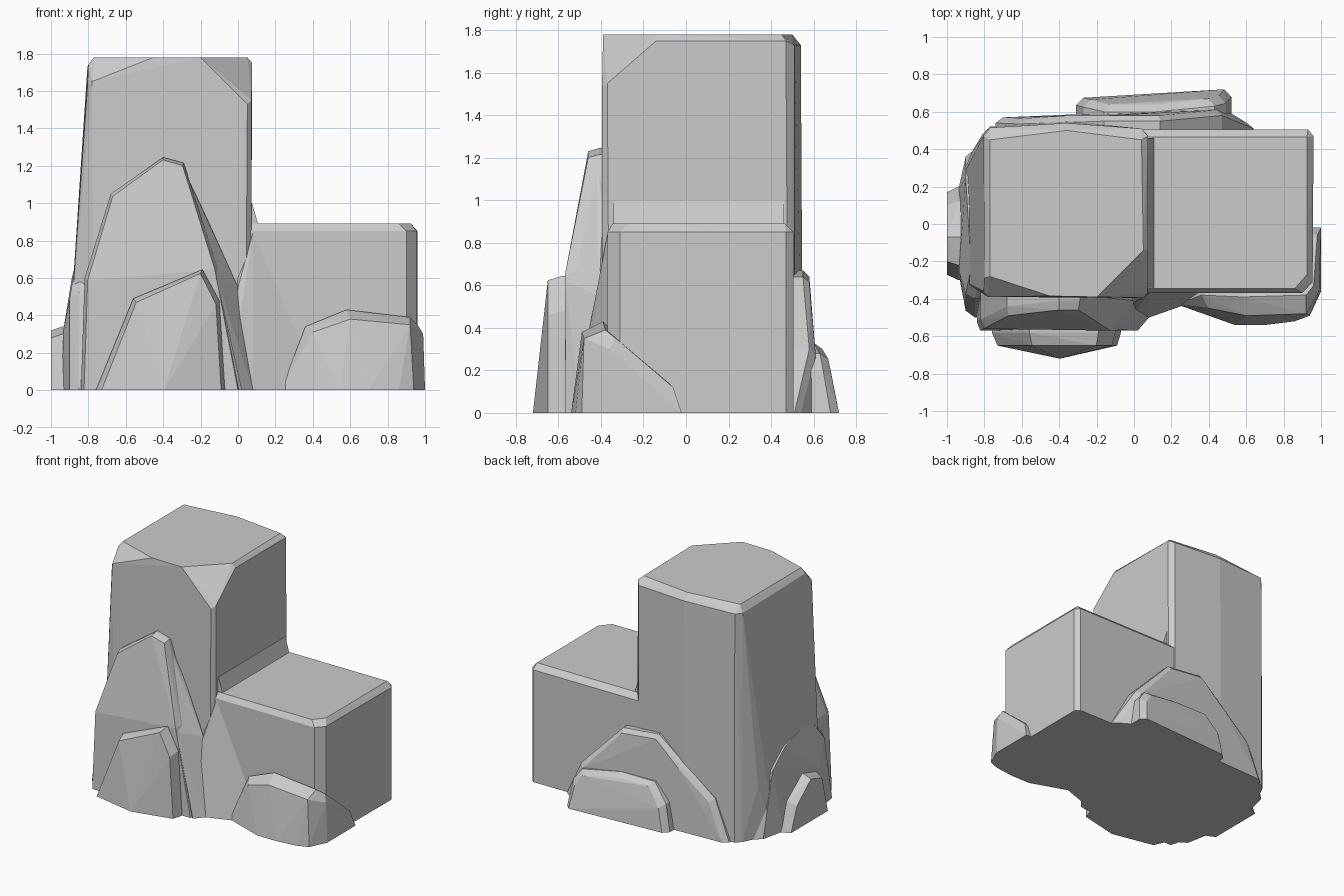
import bpy, bmesh, math


def hull(name, pts):
    """Faceted stone: convex hull with nearly flat triangles merged."""
    bm = bmesh.new()
    for p in pts:
        bm.verts.new(p)
    res = bmesh.ops.convex_hull(bm, input=bm.verts[:])
    loose = [v for v in bm.verts if not v.link_faces]
    bmesh.ops.delete(bm, geom=loose, context='VERTS')
    bmesh.ops.dissolve_limit(bm, angle_limit=math.radians(1.5),
                             verts=bm.verts[:], edges=bm.edges[:])
    bmesh.ops.recalc_face_normals(bm, faces=bm.faces[:])
    me = bpy.data.meshes.new(name)
    bm.to_mesh(me)
    bm.free()
    ob = bpy.data.objects.new(name, me)
    bpy.context.collection.objects.link(ob)
    return ob


SIDES = {
    'front': lambda u, v, d: (u, -d, v),
    'back': lambda u, v, d: (u, d, v),
    'left': lambda u, v, d: (-d, u, v),
}


def slab(name, side, profile, back, bevel=0.05, inset=0.04):
    """Leaning slab from (across, height, depth) points, chamfered at the rim."""
    place = SIDES[side]
    mid = sum(p[0] for p in profile) / len(profile)
    half = max(abs(p[0] - mid) for p in profile)
    pts = []
    for u, v, d in profile:
        ui = u - inset * (u - mid) / half
        vi = max(v - inset * 0.7, 0)
        pts += [place(ui, vi, d), place(u, v, d - bevel), place(u, v, back)]
    return hull(name, pts)


# tall block: chamfered footprint, bowed back, flared left wall
foot = [(-.81, -.35), (-.77, -.39), (.04, -.395), (.07, -.36), (.07, .48),
        (.04, .51), (-.36, .55), (-.77, .52), (-.81, .48)]
top = [(-.77, -.28), (-.45, -.385), (-.2, -.39), (.05, -.14), (.04, .45),
       (-.36, .50), (-.77, .45)]
rim = [(-.80, -.29, 1.74), (.075, -.14, 1.75), (.075, .47, 1.75),
       (.04, .51, 1.73), (-.36, .54, 1.73), (-.77, .515, 1.73),
       (-.805, .47, 1.73), (-.78, -.39, 1.65), (-.805, -.36, 1.62),
       (.05, -.395, 1.53), (.073, -.37, 1.55)]
hull("tall_block", [(x, y, 0) for x, y in foot] + rim
     + [(x, y, 1.78) for x, y in top]
     + [(-.92, .25, 0), (-.87, .38, .4), (-.87, .2, .65), (-.87, -.2, .65), (-.92, -.3, 0)])

# low block: chamfered top and corners
low = [(.0, -.37), (.90, -.37), (.955, -.31), (.96, .47), (.93, .505), (.0, .505)]
hull("low_block", [(x, y, z) for x, y in low for z in (0, .85)]
     + [(x, y, .89) for x in (.05, .925) for y in (-.345, .465)
        if (x, y) != (.925, -.345)]
     + [(.86, -.345, .89), (.925, -.27, .89)])

# fillet where the two blocks meet
hull("block_joint", [(x, y, z) for y in (-.34, .46)
                     for x, z in ((.0, 1.0), (.075, 1.0), (.11, .88), (.0, .88))])
hull("front_flare", [(-.05, -.53, 0), (.08, -.5, 0), (.25, -.43, 0),
                     (.45, -.37, 0), (.0, -.42, .55), (.08, -.37, .84),
                     (.0, -.3, .8), (.3, -.3, 0), (-.1, -.3, 0)])

# front slabs
slab("front_tall_slab", 'front',
     [(-.84, 0, .57), (-.82, .60, .56), (-.68, 1.05, .49), (-.40, 1.245, .46),
      (-.29, 1.215, .46), (-.11, .66, .57), (.02, 0, .57)], .36, .05, .02)
hull("front_slab_flank", [(-.30, -.42, 1.20), (-.18, -.39, .95), (0, -.41, .55),
                          (.08, -.50, 0), (.02, -.57, 0), (-.12, -.565, .62),
                          (-.3, -.3, 1.1), (-.3, -.3, 0), (.0, -.3, 0)])
slab("front_low_slab", 'front',
     [(-.76, 0, .65), (-.56, .49, .65), (-.19, .645, .65), (-.10, .48, .65),
      (-.07, 0, .65), (-.4, 0, .72)], .45, .07, .03)

# right front corner boulder, wrapping round the side
hull("corner_boulder", [
    (.36, -.38, .34), (.58, -.39, .43), (.92, -.38, .39), (.96, -.33, .35),
    (.98, -.06, .12), (1.0, -.02, 0), (.40, -.45, .31), (.60, -.49, .38),
    (.92, -.48, .35), (.99, -.36, .30), (1.0, -.36, 0), (.94, -.49, 0),
    (.86, -.52, 0), (.70, -.54, 0), (.54, -.54, 0), (.40, -.49, 0),
    (.23, -.43, 0), (.30, -.30, 0), (.80, -.02, 0), (.80, -.3, .34)])

# left slabs
slab("left_slab", 'left',
     [(.40, 0, .90), (.28, .50, .90), (.10, .62, .89), (-.25, .70, .87),
      (-.40, .52, .90), (-.50, 0, .90), (0, 0, .945), (-.27, .34, .935),
      (-.27, 0, .94), (.2, 0, .94)], .70, .05)
slab("left_small_slab", 'left',
     [(.20, 0, 1.0), (.12, .20, 1.0), (-.07, .34, 1.0), (-.22, .30, 1.0),
      (-.30, 0, 1.0)], .80, .06, .03)

# back slabs
slab("back_tall_slab", 'back',
     [(-.74, 0, .57), (-.62, .30, .565), (-.36, .50, .58), (-.16, .67, .58),
      (.14, .64, .58), (.47, .30, .61), (.50, 0, .62), (.64, 0, .54)], .40, .03)
slab("back_low_slab", 'back',
     [(-.31, 0, .675), (-.27, .20, .665), (-.16, .33, .64), (.12, .33, .64),
      (.43, .28, .67), (.49, .20, .685), (.52, 0, .72), (.08, 0, .68)],
     .48, .04, .04)
